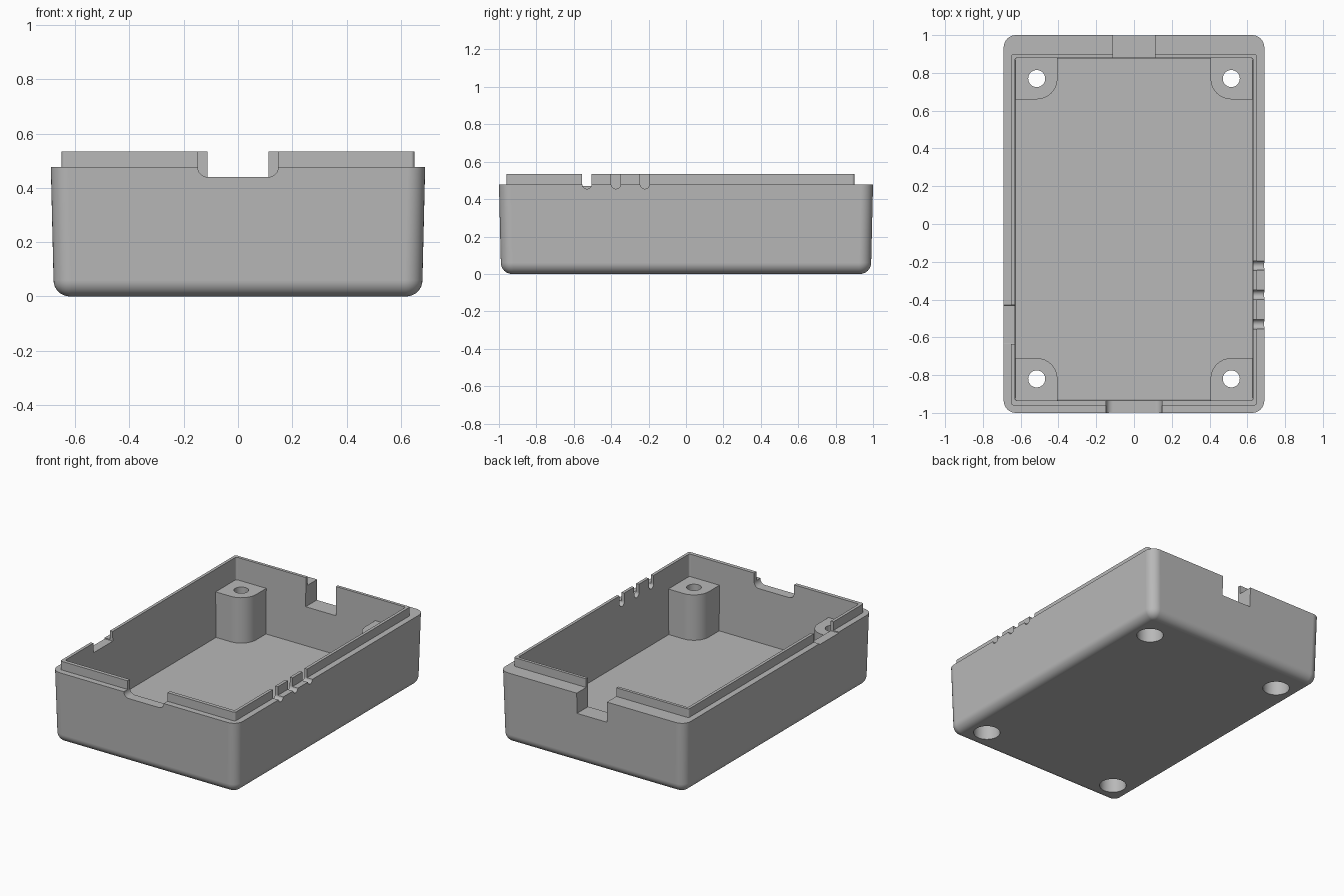
import bpy, bmesh
from math import sin, cos, pi
from mathutils import Vector

cube = bpy.data.objects.get("Cube")
if cube:
    bpy.data.objects.remove(cube, do_unlink=True)

grey = bpy.data.materials.new("matte grey plastic")
grey.use_nodes = True
colour = (0.48, 0.48, 0.48, 1)
grey.diffuse_color = colour
grey.node_tree.nodes["Principled BSDF"].inputs["Base Color"].default_value = colour


def loft(name, rings):
    """Skin matching closed rings and cap both ends."""
    bm = bmesh.new()
    loops = [[bm.verts.new(p) for p in ring] for ring in rings]
    n = len(loops[0])
    for a, b in zip(loops, loops[1:]):
        for i in range(n):
            j = (i + 1) % n
            bm.faces.new((a[i], a[j], b[j], b[i]))
    bm.faces.new(loops[0])
    bm.faces.new(loops[-1])
    bmesh.ops.recalc_face_normals(bm, faces=bm.faces)
    mesh = bpy.data.meshes.new(name)
    bm.to_mesh(mesh)
    bm.free()
    mesh.materials.append(grey)
    ob = bpy.data.objects.new(name, mesh)
    bpy.context.collection.objects.link(ob)
    return ob


def arc(cx, cy, r, start, steps=8):
    return [(cx + r * cos(start + pi / 2 * i / steps),
             cy + r * sin(start + pi / 2 * i / steps)) for i in range(steps + 1)]


def ring(hx, y0, y1, r, z):
    """Rounded rectangle at one height."""
    pts = (arc(hx - r, y1 - r, r, 0) + arc(r - hx, y1 - r, r, pi / 2)
           + arc(r - hx, y0 + r, r, pi) + arc(hx - r, y0 + r, r, 1.5 * pi))
    return [Vector((x, y, z)) for x, y in pts]


def notch(name, centre, half, bottom, r, axis, start, end):
    """Open-topped slot cutter with rounded bottom corners, run along x or y."""
    pts = [(centre + half, 0.7), (centre - half, 0.7)]
    pts += arc(centre - half + r, bottom + r, r, pi)
    pts += arc(centre + half - r, bottom + r, r, 1.5 * pi)[1 if r == half else 0:]
    place = (lambda u, v, d: (d, u, v)) if axis == "x" else (lambda u, v, d: (u, d, v))
    return loft(name, [[place(u, v, d) for u, v in pts] for d in (start, end)])


def cylinder(name, x, y, r, z0, z1, n=40):
    return loft(name, [[(x + r * cos(2 * pi * i / n), y + r * sin(2 * pi * i / n), z)
                        for i in range(n)] for z in (z0, z1)])


def combine(body, tool, operation):
    mod = body.modifiers.new(tool.name, "BOOLEAN")
    mod.operation, mod.solver, mod.object = operation, "EXACT", tool
    bpy.context.view_layer.objects.active = body
    bpy.ops.object.modifier_apply(modifier=mod.name)
    bpy.data.objects.remove(tool, do_unlink=True)


# Tray: rounded base, drafted walls, ledge, thin lip and cavity
fillet, floor, rim, lip = 0.06, 0.08, 0.477, 0.535
rings = []
for i in range(9):
    a = pi / 2 * i / 8
    inset = fillet * (1 - sin(a))
    rings.append(ring(0.68 - inset, inset - 0.99, 0.99 - inset,
                      0.065 - inset, fillet * (1 - cos(a))))
rings += [ring(0.69, -1, 1, 0.065, rim),
          ring(0.65, -0.96, 0.9, 0.012, rim),
          ring(0.65, -0.96, 0.9, 0.012, lip),
          ring(0.63, -0.935, 0.88, 0.012, lip),
          ring(0.625, -0.93, 0.875, 0.012, floor)]
body = loft("enclosure_tray", rings)

# Corner screw posts, each blended into its corner
posts = [(sx * 0.515, y, sx, 1 if y > 0 else -1) for sx in (-1, 1) for y in (-0.82, 0.77)]
for x, y, sx, sy in posts:
    r, wall = 0.11, 0.125
    outline = [(x - sx * u, y - sy * v) for u, v in
               arc(0, 0, r, 0) + [(-wall, r), (-wall, -wall), (r, -wall)]]
    post = loft("screw_post", [[(u, v, z) for u, v in outline] for z in (floor - 0.02, 0.385)])
    combine(body, post, "UNION")

# Screw holes with wide counterbores from below
for x, y, sx, sy in posts:
    combine(body, cylinder("counterbore", x, y, 0.083, -0.1, 0.29), "DIFFERENCE")
    combine(body, cylinder("screw_hole", x, y, 0.045, 0.2, 0.5), "DIFFERENCE")

# Openings in the walls
cutters = [notch("front_opening", 0, 0.148, 0.44, 0.036, "y", -1.1, -0.85),
           notch("back_opening", 0, 0.112, 0.34, 0.002, "y", 0.8, 1.1),
           notch("side_opening", -0.533, 0.103, 0.47, 0.004, "x", -0.8, -0.55)]
cutters += [notch("side_slot", y, 0.025, 0.455, 0.025, "x", 0.55, 0.8)
            for y in (-0.53, -0.375, -0.22)]
for cutter in cutters:
    combine(body, cutter, "DIFFERENCE")

# Smooth curves with crisp edges and level flat faces
bpy.ops.object.select_all(action="DESELECT")
body.select_set(True)
bpy.context.view_layer.objects.active = body
bpy.ops.object.shade_smooth_by_angle(angle=pi / 6)
weighted = body.modifiers.new("weighted_normals", "WEIGHTED_NORMAL")
weighted.keep_sharp = True
